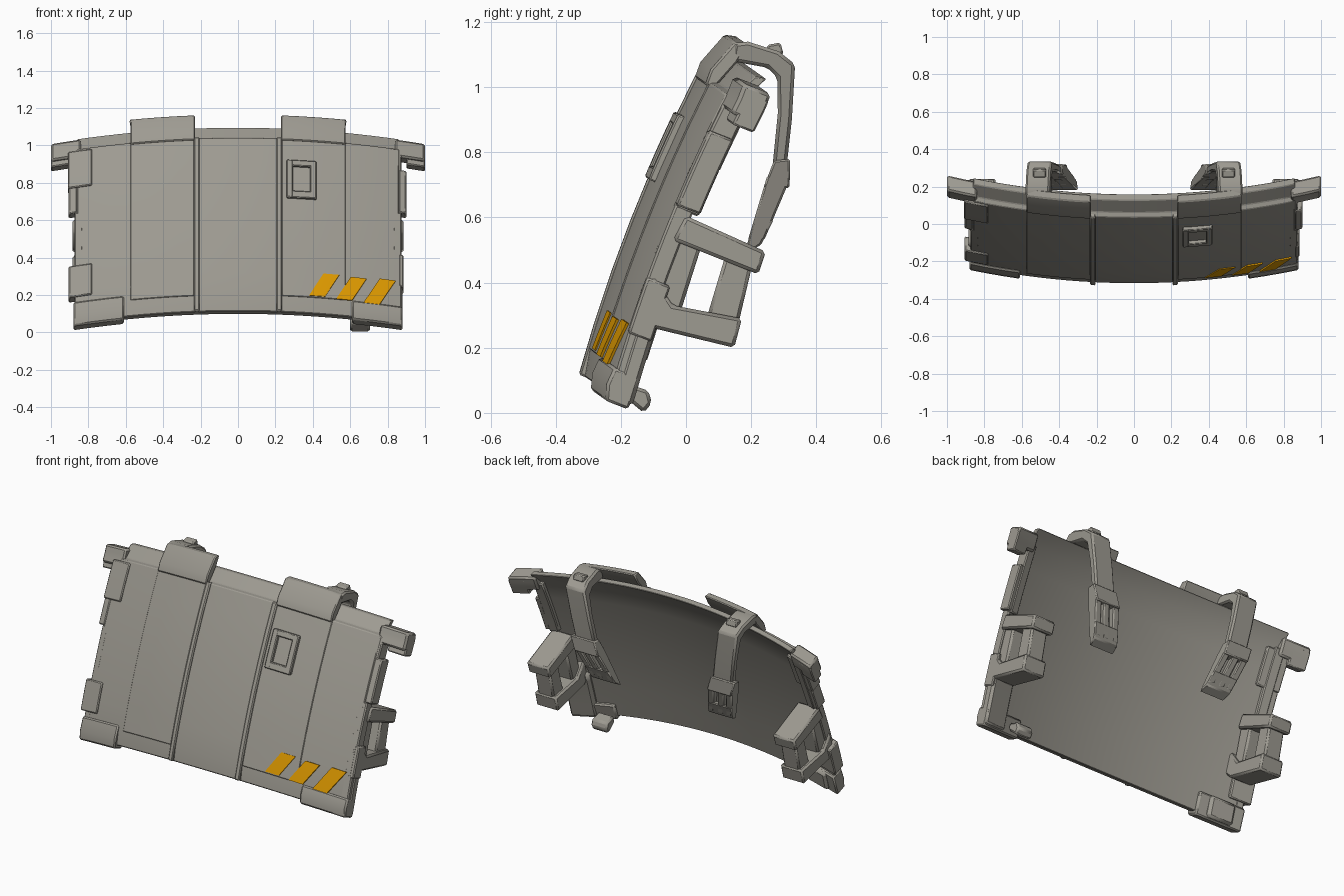
import bpy
import bmesh
from mathutils import Vector

cube = bpy.data.objects.get("Cube")
if cube:
    bpy.data.objects.remove(cube)


def material(name, colour):
    m = bpy.data.materials.new(name)
    m.use_nodes = True
    m.diffuse_color = (*colour, 1)
    bsdf = m.node_tree.nodes["Principled BSDF"]
    bsdf.inputs["Base Color"].default_value = (*colour, 1)
    bsdf.inputs["Roughness"].default_value = 0.8
    return m


GREY = material("warm grey metal", (0.34, 0.325, 0.285))
ORANGE = material("hazard orange", (0.75, 0.33, 0.0))

UP = Vector((0, 0.364, 0.931))       # along the leaning plate
BACK = Vector((0, 0.931, -0.364))    # away from its front
BASE = Vector((0, -0.33, 0.12))


def on_plate(x, v, w):
    """Place a point on the leaning plate, curved across and bowed along."""
    bow = 0.1 * max(0, v * (1 - v))
    p = BASE + UP * (v - 0.035 * x * x) + BACK * (w + 0.14 * x * x - bow)
    p.x = x
    return p


def upright(x, y, z):
    return Vector((x, y, z))


def sweep(name, section, x0, x1, place=on_plate, steps=4, shear=0.0, pivot=0.0,
          bevel=0.006, mat=GREY):
    """Sweep a closed section across x; shear slides x by height from pivot."""
    bm = bmesh.new()
    k = 0 if place is on_plate else 1
    rings = []
    for i in range(steps + 1):
        x = x0 + (x1 - x0) * i / steps
        rings.append([bm.verts.new(place(x + shear * (p[k] - pivot), *p))
                      for p in section])
    n = len(section)
    for a, b in zip(rings, rings[1:]):
        for j in range(n):
            bm.faces.new((a[j], a[(j + 1) % n], b[(j + 1) % n], b[j]))
    bm.faces.new(rings[0])
    bm.faces.new(rings[-1])
    bmesh.ops.recalc_face_normals(bm, faces=bm.faces)
    mesh = bpy.data.meshes.new(name)
    bm.to_mesh(mesh)
    bm.free()
    mesh.materials.append(mat)
    obj = bpy.data.objects.new(name, mesh)
    bpy.context.collection.objects.link(obj)
    if bevel:
        mod = obj.modifiers.new("soft edges", "BEVEL")
        mod.width = bevel
        mod.segments = 1
        mod.limit_method = "ANGLE"
    bpy.ops.object.select_all(action="DESELECT")
    obj.select_set(True)
    bpy.context.view_layer.objects.active = obj
    bpy.ops.object.shade_smooth_by_angle()


def slab(name, x0, x1, v0, v1, w0, w1, cuts=6, **kw):
    """Block lying on the plate, cut along its length to follow the bow."""
    vs = [v0 + (v1 - v0) * i / cuts for i in range(cuts + 1)]
    sweep(name, [(v, w0) for v in vs] + [(v, w1) for v in reversed(vs)],
          x0, x1, **kw)


# Main curved plate, with a lip leaning back along the top
rows = [0.08 + 0.13 * i for i in range(8)]
sweep("main_plate",
      [(0, 0.014)] + [(v, 0.006) for v in rows] +
      [(1.0, 0.03), (1.075, 0.07), (1.08, 0.105)] +
      [(v, 0.062) for v in reversed(rows)] + [(0, 0.06)],
      -0.86, 0.86, steps=24, bevel=0.004)

for side, s in (("left", 1), ("right", -1)):
    # Front ribs and raised panels
    slab(side + "_rib", s * 0.205, s * 0.235, 0, 0.995, -0.005, 0.04, steps=1)
    slab(side + "_panel", s * 0.235, s * 0.575, 0.085, 0.985, 0.002, 0.03,
         bevel=0.003)
    # Top clamp and hanging strap
    sweep(side + "_clamp", [(0.98, -0.005), (1.03, -0.008), (1.135, 0.03),
                            (1.145, 0.07), (1.08, 0.06), (0.98, 0.025)],
          s * 0.23, s * 0.575)
    sweep(side + "_strap",
          [(0.15, 1.135), (0.19, 1.14), (0.285, 1.11), (0.335, 1.07),
           (0.325, 0.9), (0.305, 0.72), (0.262, 0.72), (0.282, 0.92),
           (0.28, 1.03), (0.25, 1.06), (0.14, 1.08)],
          s * 0.445, s * 0.575, upright, steps=1, shear=s * 0.17, pivot=1.1,
          bevel=0.01)
    sweep(side + "_strap_knob",
          [(0.245, 1.1), (0.25, 1.13), (0.29, 1.137), (0.3, 1.1)],
          s * 0.47, s * 0.54, upright, steps=1)
    # Slanted buckle: a back plate, three uprights, a head and a foot
    buckle = {
        "back": ([(0.185, 0.51), (0.21, 0.51), (0.275, 0.7), (0.25, 0.72)], 0, 0.16),
        "head": ([(0.237, 0.69), (0.318, 0.69), (0.32, 0.78), (0.27, 0.775)], 0, 0.16),
        "foot": ([(0.18, 0.49), (0.23, 0.515), (0.27, 0.595), (0.21, 0.595)], 0, 0.16),
    }
    upright_bar = [(0.19, 0.53), (0.24, 0.53), (0.312, 0.7), (0.25, 0.73)]
    for label, left in (("inner_bar", 0), ("middle_bar", 0.065), ("outer_bar", 0.12)):
        buckle[label] = (upright_bar, left, left + 0.04)
    for part, (section, a, b) in buckle.items():
        sweep(f"{side}_buckle_{part}", section, s * (0.3 + a), s * (0.3 + b),
              upright, steps=1, shear=s * 0.3, pivot=0.5)
    # Rear side bracket: an open frame of four bars
    bars = {
        "upper_arm": [(-0.04, 0.53), (0.0, 0.605), (0.245, 0.495), (0.222, 0.425),
                      (0.16, 0.45)],
        "lower_arm": [(-0.14, 0.3), (-0.1, 0.42), (-0.04, 0.33), (0.172, 0.29),
                      (0.148, 0.2), (-0.1, 0.26)],
        "inner_post": [(-0.1, 0.32), (-0.03, 0.57), (0.05, 0.52), (-0.02, 0.3)],
        "outer_post": [(0.06, 0.28), (0.16, 0.27), (0.205, 0.46), (0.12, 0.48)],
    }
    for part, section in bars.items():
        inset = 0.02 if "post" in part else 0
        sweep(f"{side}_bracket_{part}", section, s * (0.74 + inset),
              s * (0.885 - inset), upright, steps=1, bevel=0.01)
    # Edge rails and outer top tab
    slab(side + "_edge_rail", s * 0.82, s * 0.875, 0.61, 0.99, 0.01, 0.085, steps=1)
    slab(side + "_edge_strip", s * 0.83, s * 0.875, 0.0, 0.62, 0.006, 0.065, steps=1)
    slab(side + "_top_tab", s * 0.84, s, 0.95, 1.05, 0.01, 0.1, steps=2, bevel=0.01)
    slab(side + "_tab_hook", s * 0.9, s, 0.92, 1.03, 0.03, 0.1, steps=1)

# Wrapped lower corners, the left one shorter
for side, s, top in (("left", 1, 0.085), ("right", -1, 0.11)):
    sweep(side + "_lower_corner", [(-0.02, 0.0), (0.03, -0.012), (top, -0.004),
                                   (top, 0.08), (-0.02, 0.075)],
          s * 0.61, s * 0.88, steps=3, bevel=0.008)

# Lower rear tube and foot peg on the left, small block on the right
slab("left_corner_tube", 0.72, 0.88, -0.01, 0.3, 0.02, 0.085, steps=1, bevel=0.015)
slab("right_corner_block", -0.82, -0.67, -0.01, 0.11, 0.02, 0.095, steps=1, bevel=0.015)
sweep("foot_peg", [(-0.19, 0.05), (-0.18, 0.09), (-0.115, 0.068), (-0.105, 0.03),
                   (-0.13, 0.0)], 0.6, 0.705, upright, steps=1, bevel=0.01)

# Clips wrapping the side edges
slab("right_upper_clip", -0.91, -0.78, 0.765, 0.98, -0.004, 0.08, steps=1)
slab("right_lower_clip", -0.905, -0.78, 0.14, 0.315, -0.004, 0.08, steps=1)
slab("right_middle_clip", -0.905, -0.86, 0.62, 0.77, 0.005, 0.08, steps=1)
slab("left_middle_clip", 0.86, 0.9, 0.62, 0.87, 0.004, 0.08, steps=1)
slab("left_lower_clip", 0.86, 0.885, 0.2, 0.38, 0.004, 0.08, steps=1)

# Square frame on the left panel
for x0, x1, v0, v1 in ((0.26, 0.295, 0.64, 0.86), (0.385, 0.42, 0.64, 0.86),
                       (0.28, 0.4, 0.64, 0.68), (0.28, 0.4, 0.825, 0.86)):
    slab("panel_frame", x0, x1, v0, v1, -0.018, 0.02, steps=1, bevel=0.005)

# Slanted hazard stripes
for x, v, height in ((0.38, 0.093, 0.128), (0.525, 0.086, 0.13), (0.67, 0.078, 0.147)):
    slab("hazard_stripe", x, x + 0.085, v, v + height, -0.002, 0.006,
         shear=0.6, pivot=v, bevel=0, mat=ORANGE)
